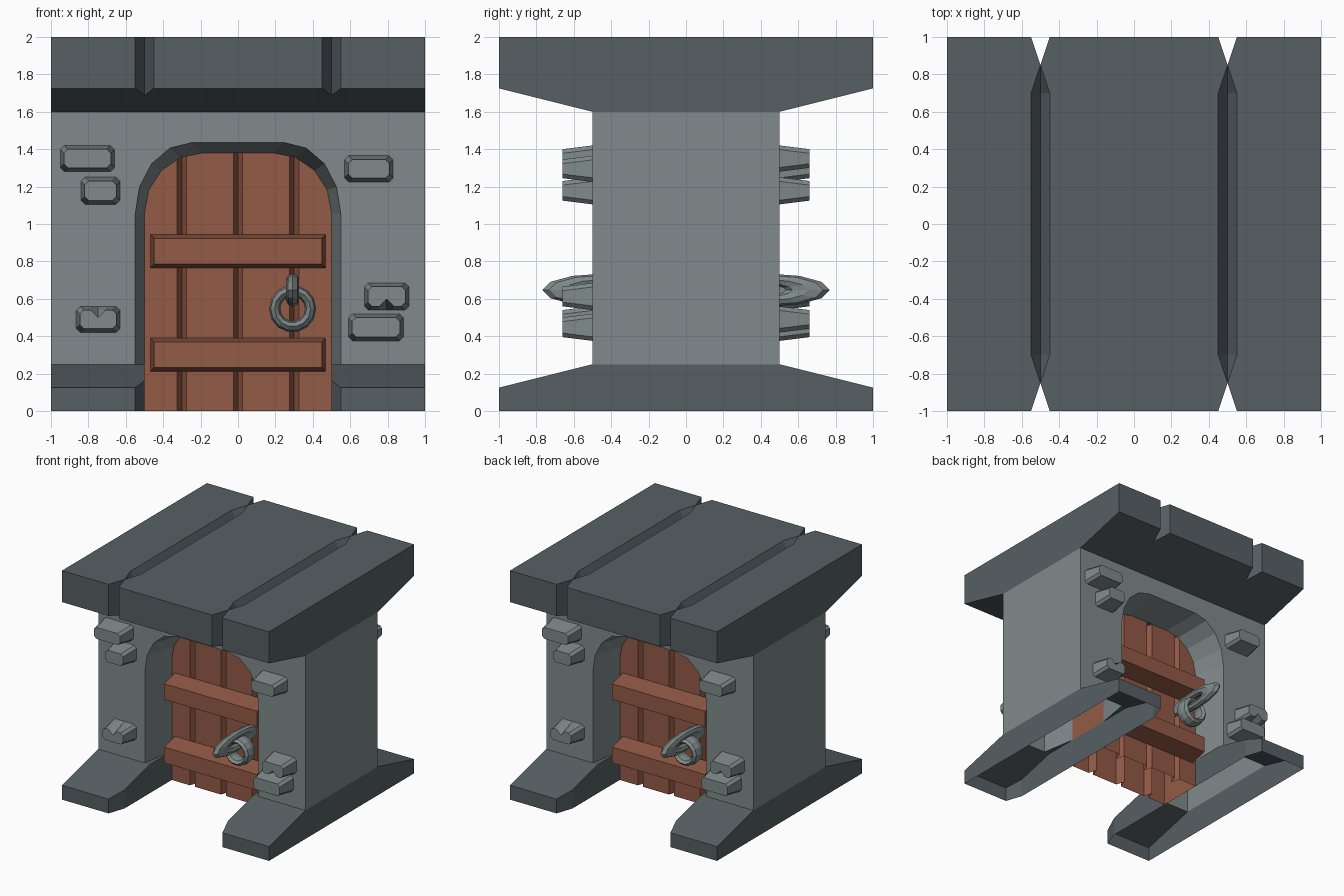
import bpy, bmesh, math

if "Cube" in bpy.data.objects:
    bpy.data.objects.remove(bpy.data.objects["Cube"])


def material(name, rgb):
    m = bpy.data.materials.new(name)
    m.diffuse_color = (*rgb, 1)
    m.use_nodes = True
    m.node_tree.nodes["Principled BSDF"].inputs["Base Color"].default_value = m.diffuse_color
    return m


DARK = material("dark slate", (0.095, 0.117, 0.127))
STONE = material("grey stone", (0.215, 0.255, 0.257))
WOOD = material("red brown wood", (0.295, 0.103, 0.062))


def build(name, polys, mat, twin=False):
    """Weld a list of polygons into one object; twin adds a copy turned 180 degrees."""
    if twin:
        polys = polys + [[(-x, -y, z) for x, y, z in p] for p in polys]
    bm = bmesh.new()
    for p in polys:
        bm.faces.new([bm.verts.new(c) for c in p])
    bmesh.ops.remove_doubles(bm, verts=bm.verts, dist=0.0005)
    bmesh.ops.recalc_face_normals(bm, faces=bm.faces)
    me = bpy.data.meshes.new(name)
    bm.to_mesh(me)
    bm.free()
    me.materials.append(mat)
    ob = bpy.data.objects.new(name, me)
    bpy.context.collection.objects.link(ob)
    return ob


def loft(sections, skip=()):
    """Join (x, [(y, z)...]) sections into triangles, folding along the higher diagonal."""
    polys = []
    rings = [[(x, y, z) for y, z in prof] for x, prof in sections]
    for r, s in zip(rings, rings[1:]):
        for j in range(len(r) - 1):
            if j in skip:
                continue
            a, b, c, d = r[j], r[j + 1], s[j + 1], s[j]
            if a[2] + c[2] >= b[2] + d[2]:
                polys += [[a, b, c], [a, c, d]]
            else:
                polys += [[a, b, d], [b, c, d]]
    return polys + [rings[0], rings[-1]]


def both(half):
    return half + [(-y, z) for y, z in reversed(half)]


# Roof slab with flared underside, two V grooves on top and notches at the ends
full = both([(-0.5, 1.6), (-1, 1.725), (-1, 2), (-0.7, 2)])
cut = both([(-0.5, 1.6), (-0.85, 1.6875), (-0.85, 2), (-0.7, 1.9)])
xs = [-1, -0.55, -0.5, -0.45, 0.45, 0.5, 0.55, 1]
build("roof_slab", loft([(x, cut if abs(x) == 0.5 else full) for x in xs]), DARK)

# Two flared feet, open underneath, inner corners chamfered
foot = both([(-1, 0), (-1, 0.125), (-0.5, 0.25)])
foot_in = both([(-0.85, 0), (-0.85, 0.1625), (-0.5, 0.25)])
polys = loft([(1, foot), (0.55, foot), (0.5, foot_in)], skip=(2,))
polys += [[(0.5, s * 0.5, 0.25), (0.55, s * 0.5, 0.25), (0.5, s * 0.2, 0.25)] for s in (-1, 1)]
build("feet", polys, DARK, twin=True)


# Wall with arched opening and tapering reveal
def arch(y, half, cx, spring, rz):
    rx = half - cx
    left = [(-cx - rx * math.cos(a), y, spring + rz * math.sin(a))
            for a in (math.radians(22.5 * i) for i in range(5))]
    left = [(-half, y, 0.25)] + left
    return left + [(-x, yy, z) for x, yy, z in reversed(left)]


outer = arch(-0.5, 0.55, 0.25, 1.05, 0.385)
inner = arch(-0.2, 0.5, 0.19, 1.06, 0.32)
n = len(outer)
polys = [[(1, -0.5, 0.25), (1, -0.5, 1.6), (-1, -0.5, 1.6), (-1, -0.5, 0.25)] + outer]
polys += [[outer[i], outer[i + 1], inner[i + 1], inner[i]] for i in range(n - 1)]
polys += [[(1, -0.5, 0.25), (1, 0.5, 0.25), (1, 0.5, 1.6), (1, -0.5, 1.6)]]
build("wall", polys, STONE, twin=True)

# Door: plan outline with V grooves between planks, raised to the arch top
plan = [(-0.499, -0.2)]
for g in (-0.3, 0, 0.3):
    plan += [(g - 0.025, -0.2), (g, -0.125), (g + 0.025, -0.2)]
plan += [(0.499, -0.2)]
plan += [(-x, -y) for x, y in plan]
polys = [[(*p, 0), (*q, 0), (*q, 1.38), (*p, 1.38)] for p, q in zip(plan, plan[1:] + plan[:1])]
build("door_planks", polys, WOOD)


def block(x0, x1, z0, z1, back, front, inset, cham=0.0, chip=0):
    """Tapered block standing out from a wall; chip +1/-1 dents its top/bottom front edge."""
    cx, cz, w, h = (x0 + x1) / 2, (z0 + z1) / 2, (x1 - x0) / 2, (z1 - z0) / 2

    def ring(y, k, dent):
        a, b = w - k, h - k
        if not cham:
            pts = [(-a, -b), (a, -b), (a, b), (-a, b)]
        else:
            half = [(-a, -b + cham), (-a + cham, -b)]
            if chip:
                half += [(-0.04, -b), (0, -b + dent), (0.04, -b)]
            half += [(a - cham, -b), (a, -b + cham)]
            pts = half + [(a, b - cham), (a - cham, b), (-a + cham, b), (-a, b - cham)]
        s = -1 if chip > 0 else 1
        return [(cx + x, y, cz + s * z) for x, z in pts]

    r, f = ring(back, 0, 0), ring(front, inset, 0.04)
    m = len(r)
    return [f] + [[r[i], r[(i + 1) % m], f[(i + 1) % m], f[i]] for i in range(m)]


# Cross bands on the door
for name, z0, z1 in (("lower_band", 0.212, 0.39), ("upper_band", 0.765, 0.943)):
    build(name, block(-0.468, 0.468, z0, z1, -0.2, -0.38, 0.02), WOOD, twin=True)

# Stones standing out of the wall
stones = [(-0.95, -0.66, 1.28, 1.42, 0), (-0.84, -0.63, 1.105, 1.25, 0),
          (0.57, 0.83, 1.225, 1.365, 0), (-0.865, -0.63, 0.42, 0.56, 1),
          (0.675, 0.915, 0.54, 0.685, -1), (0.59, 0.885, 0.375, 0.52, 0)]
for i, (x0, x1, z0, z1, chip) in enumerate(stones):
    build(f"wall_stone_{i + 1}", block(x0, x1, z0, z1, -0.5, -0.66, 0.02, 0.022, chip),
          STONE, twin=True)


# Door knocker: long link fixed in the door with a thick ring hanging in it
def torus(name, major, minor, segs, loc, rot, scale):
    bpy.ops.mesh.primitive_torus_add(major_radius=major, minor_radius=minor, major_segments=segs,
                                     minor_segments=8, location=loc, rotation=rot)
    ob = bpy.context.object
    ob.name = name
    ob.scale = scale
    ob.data.materials.append(STONE)


for s, side in ((1, "front"), (-1, "back")):
    torus(f"{side}_knocker_link", 0.055, 0.032, 12, (s * 0.292, s * -0.45, 0.647),
          (0, math.pi / 2, 0), (1, 3.65, 1.1))
    torus(f"{side}_knocker_ring", 0.096, 0.03, 14, (s * 0.292, s * -0.395, 0.547),
          (math.pi / 2, 0, 0), (1, 1, 2.2))
